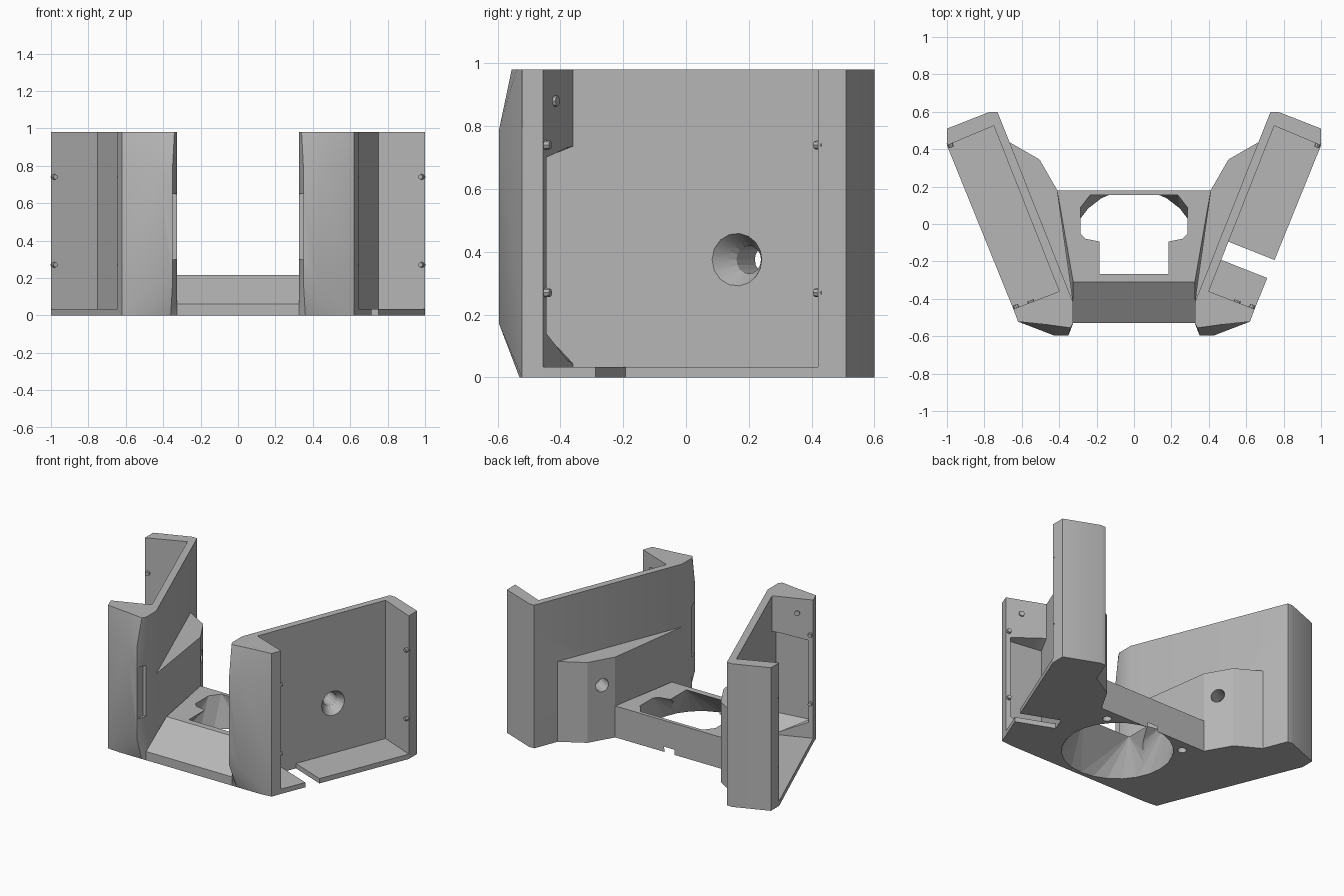
import bpy, bmesh, math
from mathutils import Vector

cube = bpy.data.objects.get("Cube")
if cube:
    bpy.data.objects.remove(cube, do_unlink=True)

grey = bpy.data.materials.new("light grey plastic")
grey.use_nodes = True
COLOUR = (0.47, 0.47, 0.47, 1)
grey.diffuse_color = COLOUR
grey.node_tree.nodes["Principled BSDF"].inputs["Base Color"].default_value = COLOUR

HEIGHT, FLOOR, BASE, BRACE = 0.98, 0.033, 0.215, 0.55


def finish(name, bm):
    bmesh.ops.recalc_face_normals(bm, faces=bm.faces)
    mesh = bpy.data.meshes.new(name)
    bm.to_mesh(mesh)
    bm.free()
    mesh.materials.append(grey)
    ob = bpy.data.objects.new(name, mesh)
    bpy.context.collection.objects.link(ob)
    return ob


def loft(name, rings):
    """Skin a stack of equal-length rings and cap both ends."""
    bm = bmesh.new()
    rows = [[bm.verts.new(p) for p in ring] for ring in rings]
    n = len(rows[0])
    for low, high in zip(rows, rows[1:]):
        for i in range(n):
            j = (i + 1) % n
            bm.faces.new((low[i], low[j], high[j], high[i]))
    bm.faces.new(rows[0][::-1])
    bm.faces.new(rows[-1])
    return finish(name, bm)


def prism(name, plan, z0, z1):
    return loft(name, [[(x, y, z) for x, y in plan] for z in (z0, z1)])


def hull(name, points):
    bm = bmesh.new()
    verts = [bm.verts.new(p) for p in points]
    bmesh.ops.convex_hull(bm, input=verts)
    bmesh.ops.delete(bm, geom=[v for v in bm.verts if not v.link_faces], context='VERTS')
    return finish(name, bm)


def rod(name, start, direction, length, r0, r1, sides=16):
    """Round bar or cone from start along direction."""
    d = Vector(direction).normalized()
    bm = bmesh.new()
    bmesh.ops.create_cone(bm, cap_ends=True, segments=sides, radius1=r0, radius2=r1, depth=length)
    bmesh.ops.rotate(bm, verts=bm.verts, matrix=d.to_track_quat('Z', 'Y').to_matrix())
    bmesh.ops.translate(bm, verts=bm.verts, vec=Vector(start) + d * length / 2)
    return finish(name, bm)


def activate(ob):
    bpy.ops.object.select_all(action='DESELECT')
    ob.select_set(True)
    bpy.context.view_layer.objects.active = ob


def cut(ob, cutter):
    cutter.hide_render = True
    mod = ob.modifiers.new("cut", 'BOOLEAN')
    mod.operation, mod.solver, mod.object = 'DIFFERENCE', 'EXACT', cutter
    activate(ob)
    bpy.ops.object.modifier_apply(modifier=mod.name)
    bpy.data.objects.remove(cutter, do_unlink=True)


def smooth(ob):
    activate(ob)
    bpy.ops.object.shade_smooth_by_angle(angle=math.radians(28))


# Plan of one side tray (mirrored for the other side)
WALL = [(0.325, -0.53), (0.325, -0.42), (0.73, 0.6), (0.77, 0.6), (1, 0.51), (1, 0.42),
        (0.75, 0.525), (0.4, -0.36), (0.645, -0.455), (0.62, -0.522)]
# Two nose points of the front wall at each height
NOSE = [(0, (0.53, -0.53), (0.36, -0.53)),
        (0.17, (0.43, -0.595), (0.35, -0.595)),
        (0.79, (0.43, -0.595), (0.35, -0.595)),
        (HEIGHT, (0.45, -0.54), (0.34, -0.555))]
BRACE_PLAN = [(0.67, 0.44), (0.505, 0.345), (0.41, 0.18), (0.325, -0.42)]
INNER_FRONT, INNER_BACK = Vector((0.4, -0.36)), Vector((0.75, 0.525))
OUTER_FRONT, OUTER_BACK = Vector((0.645, -0.455)), Vector((1, 0.42))


def build_side(s, side):
    def flip(points):
        return [(s * p[0], *p[1:]) for p in points]

    # Tray walls with a swollen front wall
    tray = loft(side + "_tray_wall",
                [[(x, y, z) for x, y in flip(WALL + list(nose))] for z, *nose in NOSE])
    brace = prism(side + "_brace", flip(BRACE_PLAN), 0, BRACE)

    # Pocket inside the front wall
    pocket = [(0.405, -0.35, FLOOR), (0.405, -0.35, 0.74), (0.62, -0.44, 0.14), (0.62, -0.44, 0.7),
              (0.6, -0.485, 0.14), (0.6, -0.485, 0.7), (0.365, -0.45, 0.14), (0.365, -0.45, 0.7)]
    cut(tray, hull("pocket_cutter", flip(pocket)))

    # Notch in the nose corner
    notch = [(0.3, -0.7), (0.35, -0.7), (0.35, -0.53), (0.3, -0.53)]
    cut(tray, prism("notch_cutter", flip(notch), 0.3, 0.65))

    # Countersunk hole through the wall and brace
    axis = (-0.87 * s, 0.5, 0)
    seat = Vector((0.617 * s, 0.165, 0.375))
    for ob in (tray, brace):
        cut(ob, rod("hole_cutter", seat, axis, 0.5, 0.045, 0.045))
        cut(ob, rod("sink_cutter", seat - Vector(axis) * 0.03, axis, 0.1, 0.108, 0.045))
    smooth(tray)

    # Floor plate, with a gap on one side
    spans = [(0, 0.19), (0.3, 1)] if s > 0 else [(0, 1)]
    for i, (a, b) in enumerate(spans):
        plan = [INNER_FRONT.lerp(INNER_BACK, a), OUTER_FRONT.lerp(OUTER_BACK, a),
                OUTER_FRONT.lerp(OUTER_BACK, b), INNER_FRONT.lerp(INNER_BACK, b)]
        prism(f"{side}_tray_floor_{i + 1}", flip([tuple(p) for p in plan]), 0, FLOOR)

    # Small retaining pegs on the end walls
    along = Vector((0.383 * s, 0.924, 0))
    for z in (0.27, 0.74):
        rod(side + "_front_peg", Vector((0.627 * s, -0.45, z)) - along * 0.01, along, 0.03, 0.017, 0.013, 8)
        rod(side + "_back_peg", Vector((0.983 * s, 0.428, z)) + along * 0.01, -along, 0.03, 0.017, 0.013, 8)
    rod(side + "_upper_peg", Vector((0.55 * s, -0.42, 0.88)) - along * 0.01, along, 0.022, 0.018, 0.018, 8)


build_side(1, "left")
build_side(-1, "right")

# Base between the trays, with a sloped front bar
half = [(0.325, -0.53, 0), (0.325, -0.53, 0.06), (0.325, -0.31, BASE), (0.41, 0.18, BASE), (0.41, 0.18, 0)]
base = hull("base", half + [(-x, y, z) for x, y, z in half])

# Flared opening: round underneath, keyhole on top
ring = [(0.345 * math.cos(a), -0.16 + 0.345 * math.sin(a))
        for a in (math.tau * i / 24 for i in range(24))]
round_end = [(x, y, -0.001) for x, y in ring]
wide = [(0.235, 0.155), (0.285, 0.09), (0.285, -0.05), (0.26, -0.075), (0.185, -0.09)]
slot = [(0.183, 0.05), (0.183, -0.265)]
for plan in (wide, slot):
    top = [(m * x, y, BASE + 0.002) for x, y in plan for m in (1, -1)]
    cut(base, hull("opening_cutter", round_end + top))

# Small blind holes underneath
for s in (1, -1):
    cut(base, rod("blind_cutter", (0.3 * s, 0.1, -0.02), (0, 0, 1), 0.06, 0.028, 0.028))
